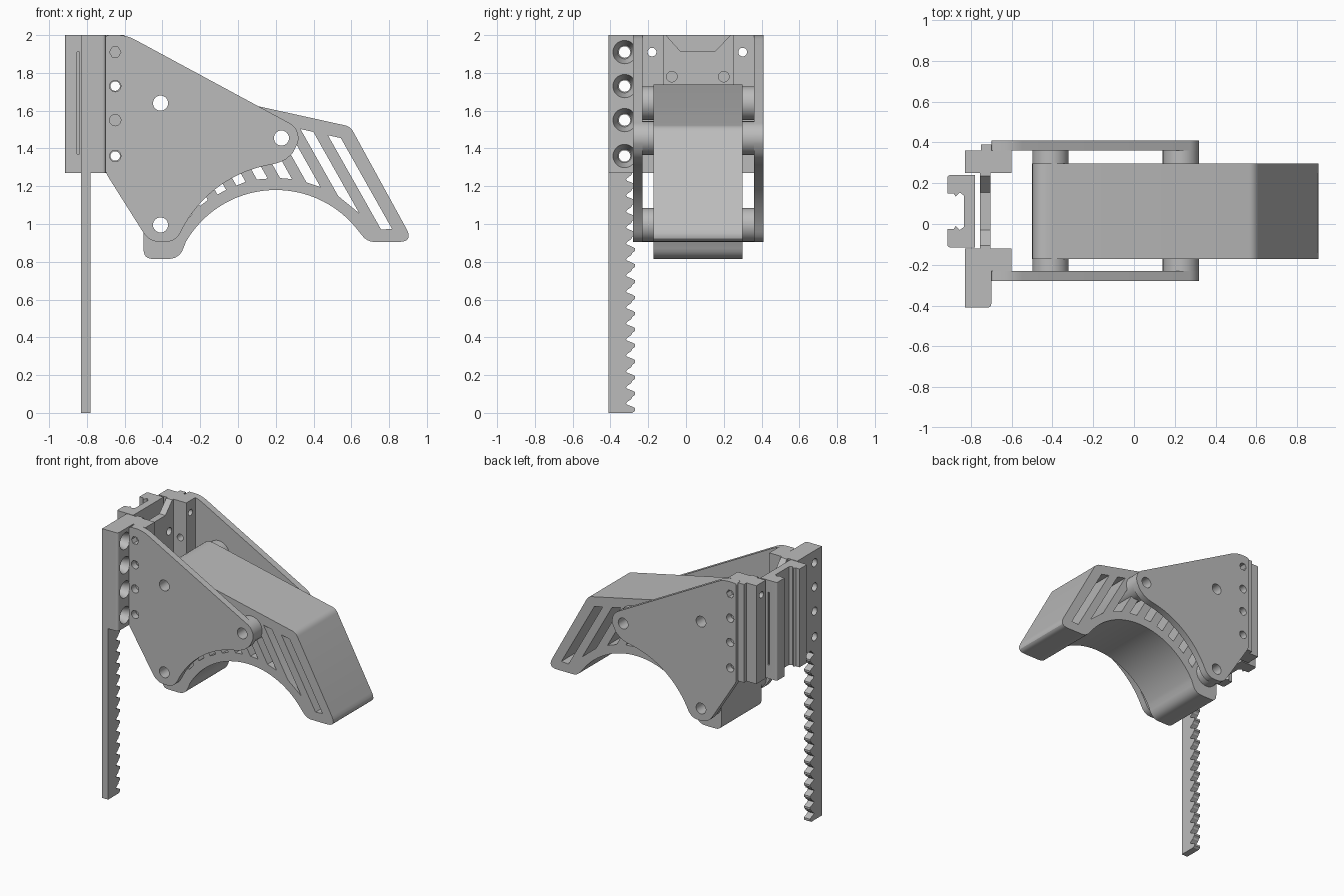
import bpy, bmesh, math
from mathutils import Vector

cube = bpy.data.objects.get("Cube")
if cube:
    bpy.data.objects.remove(cube, do_unlink=True)

grey = bpy.data.materials.new("plain_grey")
grey.use_nodes = True
grey.diffuse_color = (0.5, 0.5, 0.5, 1)
grey.node_tree.nodes["Principled BSDF"].inputs["Base Color"].default_value = (0.5, 0.5, 0.5, 1)

PLACE = {"x": lambda a, b, d: (d, a, b),
         "y": lambda a, b, d: (a, d, b),
         "z": lambda a, b, d: (a, b, d)}


def rounded(points):
    """Outline from (a, b) or (a, b, corner size) points."""
    out, n = [], len(points)
    for i, p in enumerate(points):
        c = Vector(p[:2])
        if len(p) < 3:
            out.append(c)
            continue
        before = c + (Vector(points[i - 1][:2]) - c).normalized() * p[2]
        after = c + (Vector(points[(i + 1) % n][:2]) - c).normalized() * p[2]
        for k in range(7):
            t = k / 6
            out.append(before * (1 - t) ** 2 + c * 2 * t * (1 - t) + after * t * t)
    return out


def arc(ca, cb, r, start, end, steps):
    angles = [math.radians(start + (end - start) * i / steps) for i in range(steps + 1)]
    return [(ca + r * math.cos(t), cb + r * math.sin(t)) for t in angles]


def prism(name, points, lo, hi, axis, end_scale=1):
    """Extrude an outline along an axis; end_scale tapers the far end."""
    outline = rounded(points)
    mid = sum(outline, Vector((0, 0))) / len(outline)
    bm = bmesh.new()
    a = [bm.verts.new(PLACE[axis](p.x, p.y, lo)) for p in outline]
    far = [mid + (p - mid) * end_scale for p in outline]
    b = [bm.verts.new(PLACE[axis](p.x, p.y, hi)) for p in far]
    bm.faces.new(a)
    bm.faces.new(b)
    for i in range(len(a)):
        j = (i + 1) % len(a)
        bm.faces.new((a[i], a[j], b[j], b[i]))
    bmesh.ops.recalc_face_normals(bm, faces=bm.faces)
    mesh = bpy.data.meshes.new(name)
    bm.to_mesh(mesh)
    bm.free()
    mesh.materials.append(grey)
    obj = bpy.data.objects.new(name, mesh)
    bpy.context.collection.objects.link(obj)
    return obj


def rod(name, a, b, r, lo, hi, axis, end_scale=1, sides=32):
    return prism(name, arc(a, b, r, 0, 360 - 360 / sides, sides - 1), lo, hi, axis, end_scale)


def select(obj):
    bpy.ops.object.select_all(action="DESELECT")
    obj.select_set(True)
    bpy.context.view_layer.objects.active = obj


def cut(obj, cutter):
    cutter.hide_render = True
    select(obj)
    mod = obj.modifiers.new("cut", "BOOLEAN")
    mod.operation, mod.solver, mod.object = "DIFFERENCE", "EXACT", cutter
    bpy.ops.object.modifier_apply(modifier=mod.name)
    bpy.data.objects.remove(cutter, do_unlink=True)


parts = []
pivots = [(-0.41, 1.64), (0.23, 1.455), (-0.41, 0.995)]
screw_heights = [1.91, 1.73, 1.55, 1.36]

# Curved bumper between the side plates
bumper = prism("bumper", [(-0.50, 0.815, 0.05), (-0.31, 0.815, 0.06)]
               + arc(0.2, 0.63, 0.55, 150, 37, 40)
               + [(0.685, 0.905, 0.04), (0.93, 0.905, 0.08), (0.595, 1.516, 0.03),
                  (-0.50, 1.757, 0.10)], -0.172, 0.298, "y")


def slot_edge(u):
    """Top and bottom of one slanted slot edge inside the bumper walls."""
    lean = 0.564
    z = min((1.577 - 0.2245 * u) / 0.8734, (u + 0.43) / lean)
    top = (u - lean * z, z)
    while z > 0.975 and math.hypot(u - lean * z - 0.2, z - 0.63) > 0.615:
        z -= 0.005
    return top, (u - lean * z, z)


for i in range(9):
    u = 1.335 - i * 0.127
    (t1, b1), (t2, b2) = slot_edge(u - 0.03), slot_edge(u + 0.03)
    cut(bumper, prism("slot_cutter", [t1, t2, b2, b1], -0.3, 0.4, "y"))
parts.append(bumper)

# Round spacers through the bumper
for i, (x, z) in enumerate(pivots):
    parts.append(rod("spacer_%d" % (i + 1), x, z, 0.089, -0.23, 0.36, "y"))
for part in parts:
    for x, z in pivots:
        cut(part, rod("bolt_cutter", x, z, 0.04, -0.5, 0.5, "y"))

# Side plates
plate_outline = ([(-0.70, 2.0, 0.02), (-0.59, 2.0, 0.05)]
                 + arc(0.23, 1.455, 0.09, 62, -20, 10)
                 + [(0.29, 1.375), (0.25, 1.34), (0.21, 1.323)]
                 + arc(0.28, 0.675, 0.648, 99, 154, 24)
                 + [(-0.335, 0.905, 0.05), (-0.47, 0.905, 0.06), (-0.70, 1.27, 0.02)])
for name, lo, hi in (("right_side_plate", -0.28, -0.23), ("left_side_plate", 0.36, 0.41)):
    plate = prism(name, plate_outline, lo, hi, "y")
    for x, z in pivots:
        cut(plate, rod("bolt_cutter", x, z, 0.04, -0.5, 0.5, "y"))
    for i, z in enumerate(screw_heights):
        cut(plate, rod("screw_cutter", -0.65, z, 0.03, -0.5, 0.5, "y",
                       sides=6 if i == 0 else 24))
    parts.append(plate)

# Mounting bracket
bracket = prism("mounting_bracket", [
    (-0.83, -0.41), (-0.70, -0.41, 0.02), (-0.70, -0.23), (-0.60, -0.23), (-0.60, -0.12),
    (-0.705, -0.12), (-0.705, 0.25), (-0.60, 0.25), (-0.60, 0.36), (-0.70, 0.36),
    (-0.70, 0.39), (-0.75, 0.39), (-0.75, 0.36), (-0.83, 0.36), (-0.83, 0.25),
    (-0.755, 0.25), (-0.755, -0.12), (-0.83, -0.12)], 1.27, 2.0, "z")
cut(bracket, prism("notch_cutter", [(-0.115, 2.01), (-0.03, 1.915), (0.155, 1.915),
                                    (0.245, 2.01)], -0.77, -0.69, "x"))
for z in screw_heights:
    cut(bracket, rod("hole_cutter", -0.325, z, 0.03, -0.9, -0.6, "x"))
    cut(bracket, rod("countersink_cutter", -0.325, z, 0.065, -0.69, -0.78, "x", 0.55))
for z in screw_heights[1::2]:
    cut(bracket, rod("screw_cutter", -0.65, z, 0.025, -0.5, 0.5, "y"))
for y, z, r in ((-0.18, 1.91, 0.023), (0.30, 1.91, 0.023), (-0.075, 1.78, 0.028),
                (0.2, 1.78, 0.028)):
    cut(bracket, rod("hole_cutter", y, z, r, -0.9, -0.5, "x"))
parts.append(bracket)

# Sliding carriage behind the bracket
carriage = prism("carriage", [
    (-0.78, -0.115), (-0.78, 0.24), (-0.915, 0.24, 0.015), (-0.915, 0.15), (-0.885, 0.15),
    (-0.875, 0.135), (-0.855, 0.155), (-0.835, 0.14), (-0.835, -0.015), (-0.855, -0.03),
    (-0.875, -0.01), (-0.885, -0.025), (-0.915, -0.025), (-0.915, -0.115, 0.015)],
    1.27, 2.0, "z")
for lo, hi in ((-0.13, -0.10), (0.225, 0.26)):
    cut(carriage, prism("groove_cutter", [(-0.853, lo), (-0.840, lo), (-0.840, hi),
                                          (-0.853, hi)], 1.37, 1.91, "z"))
parts.append(carriage)
for name, y in (("right_cap_screw", -0.03), ("left_cap_screw", 0.155)):
    parts.append(rod(name, -0.82, y, 0.022, 1.95, 1.998, "z", sides=16))

# Toothed rack
pitch, rack = 1.27 / 15, [(-0.41, 1.27), (-0.41, 0)]
for i in range(15):
    for y, f in ((-0.285, 0), (-0.27, 0.12), (-0.27, 0.3), (-0.29, 0.42), (-0.31, 0.5),
                 (-0.317, 0.6), (-0.31, 0.7), (-0.29, 0.86)):
        rack.append((y, (i + f) * pitch))
rack.append((-0.285, 1.27))
parts.append(prism("toothed_rack", rack, -0.83, -0.78, "x"))

# Smooth the curves, keep edges sharp
for part in parts:
    select(part)
    bpy.ops.object.shade_smooth_by_angle(angle=math.radians(30))
